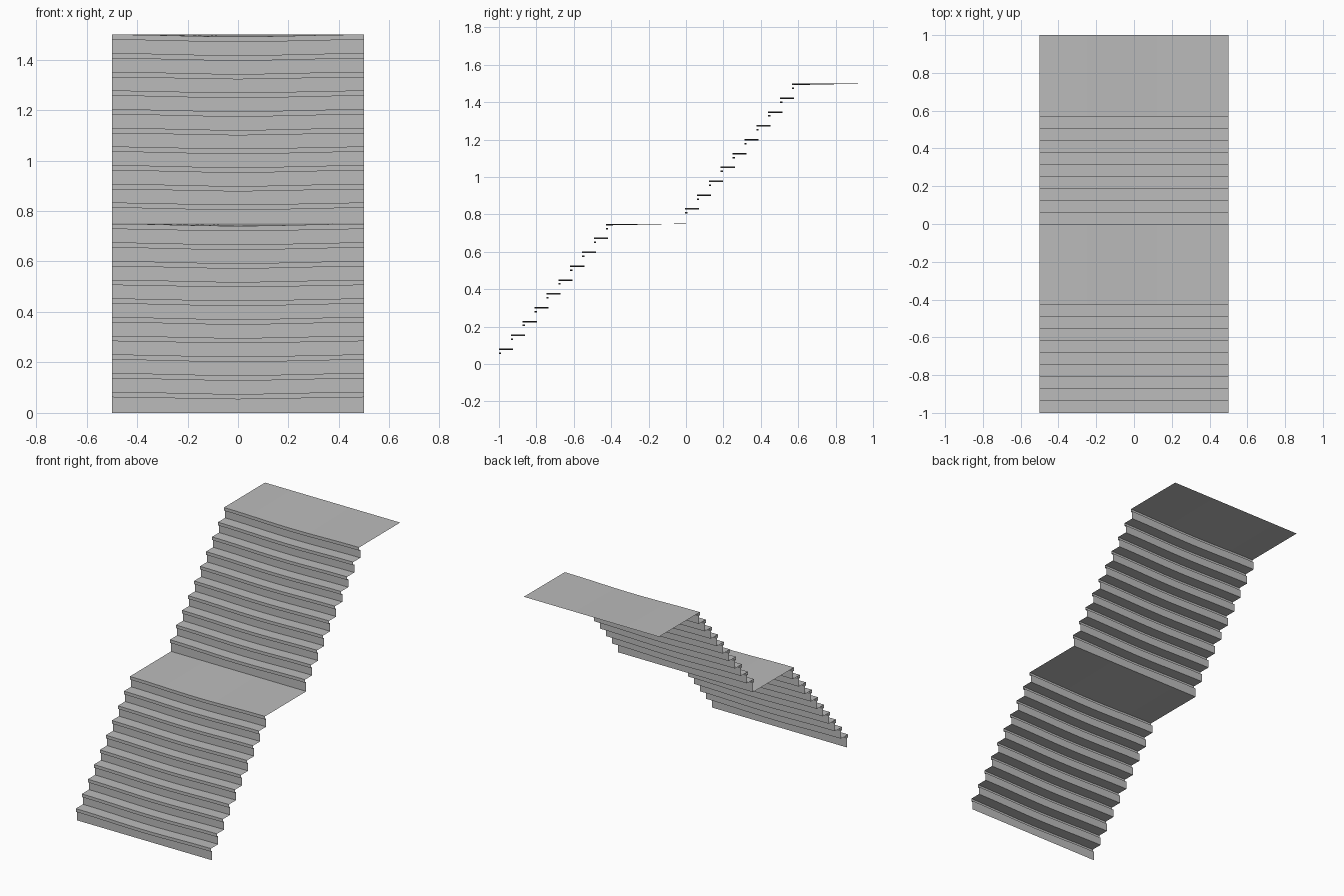
import bpy
import bmesh
import math

cube = bpy.data.objects.get("Cube")
if cube:
    bpy.data.objects.remove(cube, do_unlink=True)

STEPS, RUN, RISE = 10, 0.0635, 0.074
FIRST_RISE, NOSE_H, OVERHANG = 0.083, 0.021, 0.012
SEGMENTS, WEAR = 16, 0.008

stone = bpy.data.materials.new("grey stone")
stone.use_nodes = True
grey = (0.5, 0.5, 0.5, 1)
stone.diffuse_color = grey
stone.node_tree.nodes["Principled BSDF"].inputs["Base Color"].default_value = grey


def make_object(name, bm):
    mesh = bpy.data.meshes.new(name)
    bm.to_mesh(mesh)
    bm.free()
    mesh.materials.append(stone)
    obj = bpy.data.objects.new(name, mesh)
    bpy.context.collection.objects.link(obj)


def sheet(name, profile):
    """Sweep (y, z, wear) points across the width, dipping worn points mid-span."""
    bm = bmesh.new()
    rows = []
    for y, z, wear in profile:
        row = []
        for i in range(SEGMENTS + 1):
            x = i / SEGMENTS - 0.5
            dip = WEAR * wear * math.cos(math.pi * x) ** 2
            row.append(bm.verts.new((x, y, z - dip)))
        rows.append(row)
    for low, high in zip(rows, rows[1:]):
        for i in range(SEGMENTS):
            bm.faces.new((low[i], low[i + 1], high[i + 1], high[i]))
    make_object(name, bm)


def flight(name, y0, z0, landing_end):
    """Risers, nosings and worn treads, ending in a landing with a flat back edge."""
    profile = [(y0 + OVERHANG, z0, 0)]
    for k in range(STEPS):
        nose = y0 + RUN * k
        top = z0 + FIRST_RISE + RISE * k
        profile += [(nose + OVERHANG, top - NOSE_H, 1),
                    (nose, top - NOSE_H, 1),
                    (nose, top, 1)]
        if k < STEPS - 1:
            profile.append((nose + RUN + OVERHANG, top, 1))
    profile.append((landing_end, z0 + 0.75, 0))
    sheet(name, profile)


flight("lower_flight", -1, 0, -0.005 + OVERHANG)
flight("upper_flight", -0.005, 0.75, 1)
